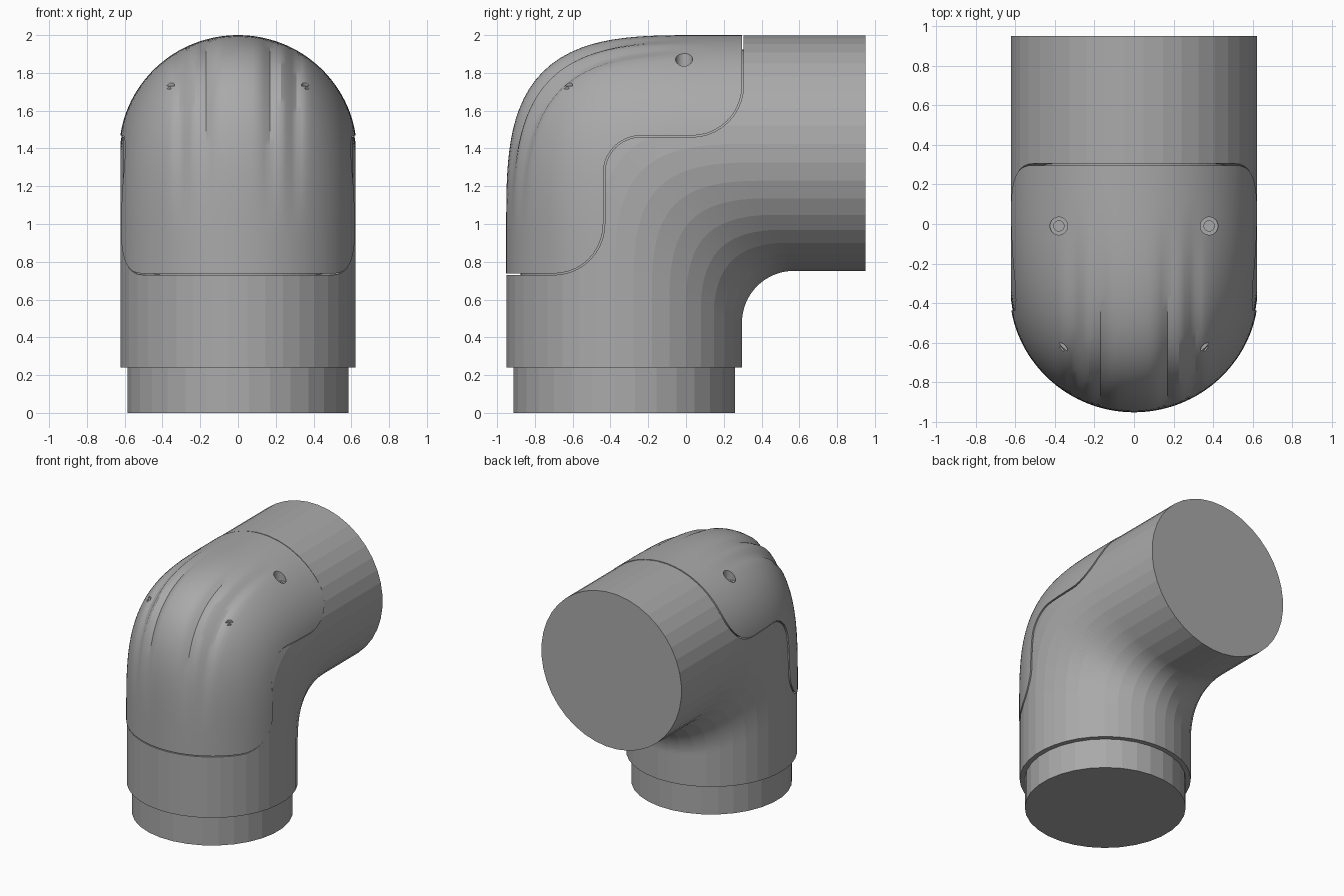
import bpy, bmesh, math
from math import sin, cos, pi, radians

if "Cube" in bpy.data.objects:
    bpy.data.objects.remove(bpy.data.objects["Cube"], do_unlink=True)

grey = bpy.data.materials.new("plain grey")
grey.use_nodes = True
grey.diffuse_color = (0.4, 0.4, 0.4, 1)
grey.node_tree.nodes["Principled BSDF"].inputs["Base Color"].default_value = (0.4, 0.4, 0.4, 1)

RADIUS = 0.625
AXIS_Y = -0.327     # centre of the upright leg
AXIS_Z = 1.375      # centre of the level leg


def make_object(name, bm):
    bmesh.ops.recalc_face_normals(bm, faces=bm.faces)
    mesh = bpy.data.meshes.new(name)
    bm.to_mesh(mesh)
    bm.free()
    mesh.materials.append(grey)
    ob = bpy.data.objects.new(name, mesh)
    bpy.context.collection.objects.link(ob)
    return ob


def loft(bm, rings):
    loops = [[bm.verts.new(p) for p in ring] for ring in rings]
    n = len(loops[0])
    for a, b in zip(loops, loops[1:]):
        for i in range(n):
            j = (i + 1) % n
            bm.faces.new((a[i], a[j], b[j], b[i]))
    bm.faces.new(loops[0][::-1])
    bm.faces.new(loops[-1])


def stations(steps):
    """Outer point, inner point and bend progress along the elbow."""
    front, back = AXIS_Y - RADIUS, AXIS_Y + RADIUS
    low, top = AXIS_Z - RADIUS, AXIS_Z + RADIUS
    fillet, power = 0.275, 3.4
    corner_y, corner_z = 0.1, 0.95
    yield (front, 0.24), (back, 0.24), 0
    for k in range(steps + 1):
        t = k / steps
        c, s = cos(t * pi / 2), sin(t * pi / 2)
        r = (abs(c) ** power + abs(s) ** power) ** (-1 / power)
        outer = (corner_y - (corner_y - front) * r * c, corner_z + (top - corner_z) * r * s)
        inner = (back + fillet * (1 - c), low - fillet * (1 - s))
        yield outer, inner, t
    yield (0.95, top), (0.95, low), 1


def elbow(name, sides, steps, shrink=0.0, widen=0.0, flute=0.0):
    rings = []
    for (oy, oz), (iy, iz), t in stations(steps):
        cy, cz = (oy + iy) / 2, (oz + iz) / 2
        hy, hz = oy - cy, oz - cz
        length = math.hypot(hy, hz)
        ring = []
        for i in range(sides):
            a = 2 * pi * (i + 0.5) / sides
            x = (RADIUS - shrink + widen) * sin(a)
            dent = 0
            if cos(a) > 0:
                dent = flute * sin(pi * t) ** 1.5 * sum(
                    math.exp(-((abs(x) - v) / 0.035) ** 2) for v in (0.17, 0.3))
            k = cos(a) * (1 - shrink / length) - dent / length
            ring.append((x, cy + hy * k, cz + hz * k))
        rings.append(ring)
    bm = bmesh.new()
    loft(bm, rings)
    return make_object(name, bm)


def arc(y, z, r, start, end, n=10):
    return [(y + r * cos(radians(start + (end - start) * i / n)),
             z + r * sin(radians(start + (end - start) * i / n))) for i in range(n + 1)]


def cover_prism(name, gap):
    """Stepped side outline of the cover, extruded across the model."""
    outline = [(-1.2, 0.73 + gap)]
    outline += arc(-0.70, 1.0, 0.27 - gap, -90, 0)
    outline += arc(-0.24, 1.27, 0.19 + gap, 180, 90)
    outline += arc(0.03, 1.735, 0.275 - gap, -90, 0)
    outline += [(0.305 - gap, 2.2), (-1.2, 2.2)]
    bm = bmesh.new()
    loft(bm, [[(x, y, z) for y, z in outline] for x in (-1, 1)])
    return make_object(name, bm)


def cylinder(name, x, y, z0, z1, r, sides):
    bm = bmesh.new()
    loft(bm, [[(x + r * cos(2 * pi * (i + 0.5) / sides),
                y + r * sin(2 * pi * (i + 0.5) / sides), z) for i in range(sides)]
              for z in (z0, z1)])
    return make_object(name, bm)


def boolean(ob, cutter, operation):
    mod = ob.modifiers.new("cut", "BOOLEAN")
    mod.object, mod.operation, mod.solver = cutter, operation, "EXACT"
    bpy.context.view_layer.objects.active = ob
    bpy.ops.object.modifier_apply(modifier=mod.name)


def discard(*obs):
    for ob in obs:
        bpy.data.objects.remove(ob, do_unlink=True)


# Housing with a shallow recess for the cover
core = elbow("core_helper", 64, 24, shrink=0.08)
recess = cover_prism("recess_helper", 0)
boolean(recess, core, "DIFFERENCE")
housing = elbow("elbow_housing", 40, 24)
boolean(housing, recess, "DIFFERENCE")

# Fluted cover, separated from the housing by a thin seam
cover = elbow("fluted_cover", 128, 32, widen=0.006, flute=0.03)
prism = cover_prism("prism_helper", 0.008)
boolean(cover, prism, "INTERSECT")
boolean(cover, core, "DIFFERENCE")

# Four stepped screw holes
for x in (-0.38, 0.38):
    for y, z in ((-0.01, 1.87), (-0.645, 1.78)):
        for r, depth in ((0.045, 0.05), (0.026, 0.065)):
            bore = cylinder("bore_helper", x, y, z - depth, 2.3, r, 24)
            boolean(cover, bore, "DIFFERENCE")
            discard(bore)
discard(core, recess, prism)

# Stepped-in collar at the base
cylinder("base_collar", 0, AXIS_Y, 0, 0.25, 0.588, 32)

# Smooth shading on the cover only
bpy.ops.object.select_all(action="DESELECT")
cover.select_set(True)
bpy.context.view_layer.objects.active = cover
bpy.ops.object.shade_smooth_by_angle(angle=radians(30))
